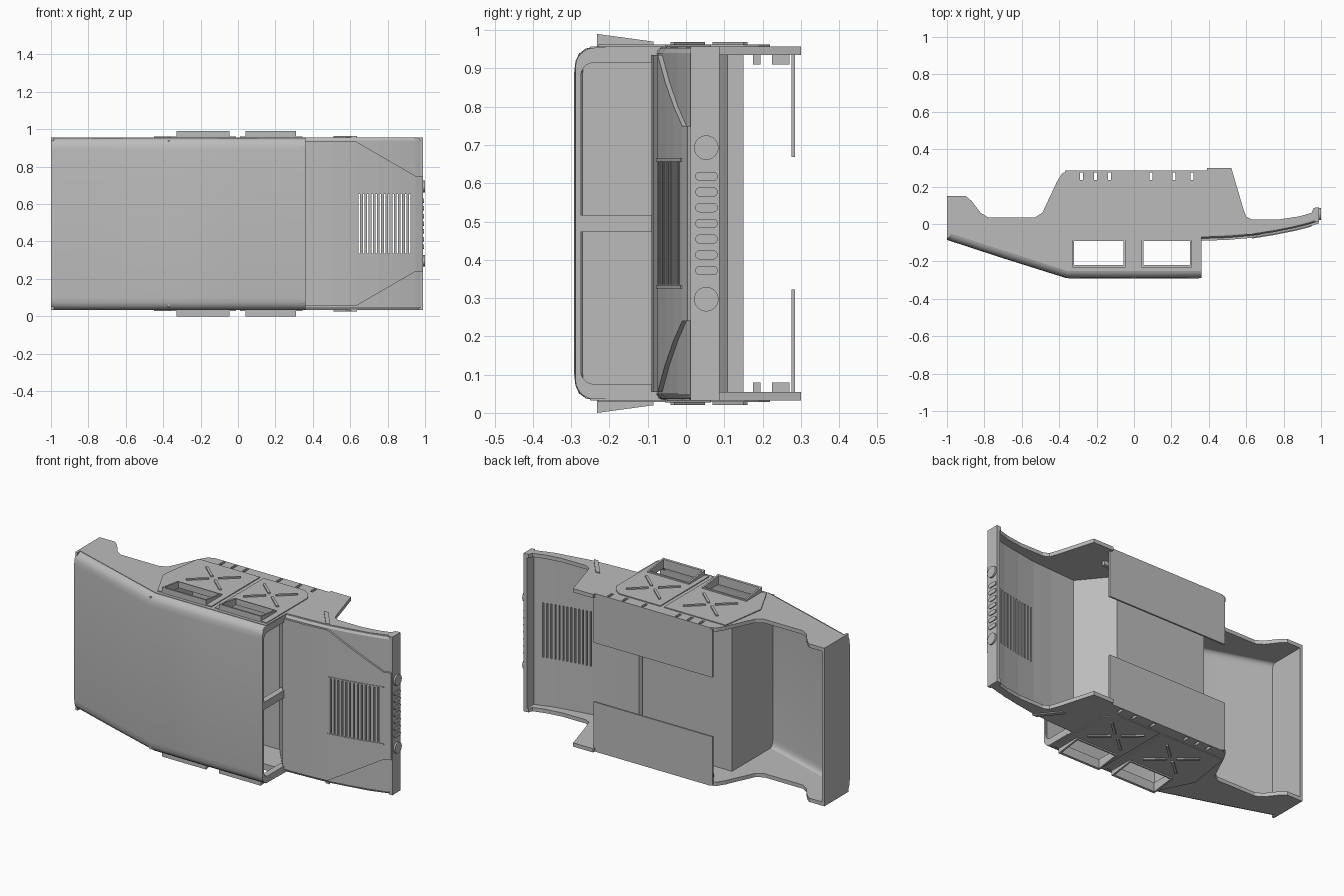
import bpy, bmesh, math
from mathutils import Vector

if "Cube" in bpy.data.objects:
    bpy.data.objects.remove(bpy.data.objects["Cube"])

MID = 0.495  # middle of the body width, along z
grey = bpy.data.materials.new("plain grey")
grey.use_nodes = True
grey.diffuse_color = (0.5, 0.5, 0.5, 1)
grey.node_tree.nodes["Principled BSDF"].inputs["Base Color"].default_value = (0.5, 0.5, 0.5, 1)


def make(name, bm):
    bmesh.ops.recalc_face_normals(bm, faces=bm.faces)
    me = bpy.data.meshes.new(name)
    bm.to_mesh(me)
    bm.free()
    me.materials.append(grey)
    ob = bpy.data.objects.new(name, me)
    bpy.context.collection.objects.link(ob)
    return ob


def add_prism(bm, pts, lo, hi, axis="z"):
    """Extrude a 2D outline along an axis (outline is xy for z, yz for x)."""
    at = (lambda p, d: (p[0], p[1], d)) if axis == "z" else (lambda p, d: (d, p[0], p[1]))
    a = [bm.verts.new(at(p, lo)) for p in pts]
    b = [bm.verts.new(at(p, hi)) for p in pts]
    bm.faces.new(a[::-1])
    bm.faces.new(b)
    for i in range(len(pts)):
        j = (i + 1) % len(pts)
        bm.faces.new((a[i], a[j], b[j], b[i]))


def rect(x0, x1, y0, y1):
    return [(x0, y0), (x1, y0), (x1, y1), (x0, y1)]


def prism(name, outlines, lo, hi, axis="z", mirror=False):
    bm = bmesh.new()
    for pts in outlines:
        add_prism(bm, pts, lo, hi, axis)
    if mirror:
        flip(bm)
    return make(name, bm)


def flip(bm):
    """Add the mirrored half across the middle of the width."""
    new = bmesh.ops.duplicate(bm, geom=bm.verts[:] + bm.edges[:] + bm.faces[:])
    for v in [g for g in new["geom"] if isinstance(g, bmesh.types.BMVert)]:
        v.co.z = 2 * MID - v.co.z


def sheet(name, rows, thickness):
    """Skin a grid of points and thicken it towards the inside."""
    bm = bmesh.new()
    grid = [[bm.verts.new(p) for p in row] for row in rows]
    for r, s in zip(grid, grid[1:]):
        for i in range(len(r) - 1):
            bm.faces.new((r[i], r[i + 1], s[i + 1], s[i]))
    ob = make(name, bm)
    if sum(p.normal.y for p in ob.data.polygons) > 0:
        ob.data.flip_normals()
    mod = ob.modifiers.new("thickness", "SOLIDIFY")
    mod.thickness, mod.offset = thickness, -1
    return ob


def bake(ob):
    dg = bpy.context.evaluated_depsgraph_get()
    me = bpy.data.meshes.new_from_object(ob.evaluated_get(dg))
    ob.modifiers.clear()
    ob.data = me


def cut(ob, cutter):
    mod = ob.modifiers.new("cut", "BOOLEAN")
    mod.object, mod.operation, mod.solver = cutter, "DIFFERENCE", "EXACT"
    bake(ob)


def smooth(ob):
    bpy.ops.object.select_all(action="DESELECT")
    ob.select_set(True)
    bpy.context.view_layer.objects.active = ob
    bpy.ops.object.shade_smooth_by_angle(angle=math.radians(30))


# Side cutters: two windows and a row of slots along the sill
windows = [(-0.32, -0.055), (0.05, 0.3)]
window_cutter = prism("window_cutter", [rect(a, b, -0.22, -0.092) for a, b in windows], -0.1, 1.1)
slots = [-0.28, -0.205, -0.13, 0.09, 0.215, 0.31]
slot_cutter = prism("slot_cutter", [rect(x - 0.008, x + 0.008, 0.235, 0.275) for x in slots], -0.1, 1.1)

# Body sides with wheel arches
side = [(-1, 0.15), (-0.9, 0.15), (-0.87, 0.125), (-0.82, 0.06), (-0.78, 0.035), (-0.53, 0.035),
        (-0.49, 0.06), (-0.41, 0.23), (-0.385, 0.27), (-0.35, 0.285), (0.39, 0.285), (0.39, 0.3),
        (0.52, 0.3), (0.585, 0.08), (0.6, 0.04), (0.63, 0.025), (0.78, 0.025), (0.88, 0.04),
        (0.95, 0.06), (0.96, 0.085), (0.985, 0.085), (0.985, 0.03), (0.86, -0.01), (0.63, -0.05),
        (0.36, -0.065), (0.355, -0.25), (-0.36, -0.25), (-1, -0.045)]
sides = prism("body_sides", [side], 0.033, 0.055, mirror=True)
cut(sides, window_cutter)
cut(sides, slot_cutter)

# Raised door panels
doors = prism("door_panels", [
    [(-0.45, -0.05), (-0.36, -0.23), (-0.012, -0.23), (-0.012, 0.22), (-0.41, 0.22)],
    [(0.012, -0.23), (0.345, -0.23), (0.345, 0.15), (0.32, 0.19), (0.28, 0.22), (0.012, 0.22)]],
    0.028, 0.034, mirror=True)
cut(doors, window_cutter)

# Hollow window surrounds that flare outwards at the top
hood_shape = [(-0.232, 0.035), (-0.232, 0.0), (-0.085, 0.02), (-0.085, 0.035)]
bm = bmesh.new()
for a, b in windows:
    add_prism(bm, hood_shape, a - 0.01, b + 0.01, "x")
flip(bm)
surrounds = make("window_surrounds", bm)
cut(surrounds, window_cutter)

# Crossed ribs on the doors
ribs = []
for cx in (-0.2, 0.17):
    for sx in (-1, 1):
        for sy in (-1, 1):
            a, b = Vector((cx + sx * 0.02, 0.06 + sy * 0.015)), Vector((cx + sx * 0.11, 0.06 + sy * 0.095))
            n = (b - a).orthogonal().normalized() * 0.007
            ribs.append([a + n, b + n, b - n, a - n])
prism("door_ribs", ribs, 0.021, 0.03, mirror=True)

# Diagonal straps behind the front arches
prism("fender_straps", [[(0.51, 0.065), (0.54, 0.065), (0.635, -0.055), (0.605, -0.055)]], 0.027, 0.035, mirror=True)

# Roof with rounded edges, sloping to the tail
half = [(0.055, 0.033), (0.03, 0.038), (0.012, 0.052), (0.003, 0.072), (0, 0.1)]
section = half + [(d, 2 * MID - z) for d, z in reversed(half)]
line = [(0.355, -0.29), (0, -0.292), (-0.36, -0.29), (-0.7, -0.183), (-1, -0.085)]
roof = sheet("roof", [[(x, y + d, z) for d, z in section] for x, y in line], 0.018)
bake(roof)
smooth(roof)

# Windscreen frame: rounded outline with two openings and a centre post


def rounded(y0, y1, z0, z1, r, corners):
    pts = []
    for k, (y, z) in enumerate([(y1 - r, z1 - r), (y0 + r, z1 - r), (y0 + r, z0 + r), (y1 - r, z0 + r)]):
        if k in corners:
            for i in range(6):
                t = math.pi / 2 * (k + i / 5)
                pts.append((y + r * math.cos(t), z + r * math.sin(t)))
        else:
            t = math.pi / 2 * (k + 0.5)
            pts.append((y + r * math.copysign(1, math.cos(t)), z + r * math.copysign(1, math.sin(t))))
    return pts


frame = prism("windscreen_frame", [rounded(-0.289, -0.07, 0.036, 0.954, 0.05, (1, 2))], 0.325, 0.36, "x")
panes = prism("pane_cutter", [rounded(-0.275, 0.1, 0.075, 0.473, 0.035, (2,)),
                              rounded(-0.275, 0.1, 0.517, 0.915, 0.035, (1,))], 0.2, 0.5, "x")
cut(frame, panes)

# Bonnet skin
curve = [(0.35, -0.08), (0.5, -0.075), (0.63, -0.064), (0.75, -0.045), (0.86, -0.023), (0.95, 0), (0.988, 0.014)]
edge = [(0.03, 0.033), (0.01, 0.037), (0.002, 0.05)]
across = edge + [(d, 2 * MID - z) for d, z in reversed(edge)]
bonnet = sheet("bonnet", [[(x, y + d, z) for d, z in across] for x, y in curve], 0.012)

# Raised bonnet panel, tapering to the nose
def panel_half(x):
    return 0.44 - 0.185 * min(1, max(0, (x - 0.63) / 0.32))


raised = sheet("bonnet_panel", [[(x, y - 0.01, MID + s * panel_half(x)) for s in (-1, 1)] for x, y in curve], 0.012)
louvres = prism("louvre_cutter", [rect(0.645 + i * 0.0225, 0.653 + i * 0.0225, -0.2, 0.2) for i in range(13)], 0.335, 0.655)
for ob in (bonnet, raised):
    bake(ob)
    cut(ob, louvres)

# Louvre end rails
rails = []
for i in range(len(curve) - 1):
    (xa, ya), (xb, yb) = curve[i], curve[i + 1]
    if 0.6 < xa < 0.9:
        rails.append([(xa, ya - 0.014), (xb, yb - 0.014), (xb, yb - 0.009), (xa, ya - 0.009)])
prism("louvre_rails", rails, 0.325, 0.333, mirror=True)

# Nose panel with lamps and grille slots
prism("nose_panel", [rect(0.968, 0.99, 0.012, 0.087)], 0.033, 0.957)
slot_z = [MID + 0.041 * (i - 3) for i in range(7)]
nose_slots = [rounded(0.024, 0.083, z - 0.012, z + 0.012, 0.0119, (0, 1, 2, 3)) for z in slot_z]
prism("grille_slots", nose_slots, 0.988, 0.995, "x")
lamps = [[(0.053 + 0.032 * math.cos(t * math.pi / 12), z + 0.032 * math.sin(t * math.pi / 12))
          for t in range(24)] for z in (0.297, 0.693)]
prism("headlamps", lamps, 0.988, 1.0, "x")

# Tail panel
prism("tail_panel", [rect(-1, -0.985, -0.075, 0.15)], 0.033, 0.957)

# Cabin tub: rear wall, floor and sloping front wall
tub = [(-0.375, -0.28), (-0.365, -0.28), (-0.365, 0.1), (0.2, 0.1), (0.345, -0.08),
       (0.355, -0.075), (0.205, 0.11), (-0.375, 0.11)]
prism("cabin_tub", [tub], 0.05, 0.94)

# Underside plates
prism("underside_plates", [rect(-0.37, 0.4, 0.275, 0.285)], 0.04, 0.322, mirror=True)

# Small inner brackets under the sills
prism("sill_brackets", [rect(0.3, 0.36, 0.175, 0.195), rect(-0.34, -0.3, 0.225, 0.27)], 0.05, 0.08, mirror=True)

# Remove the finished cutters
for c in (window_cutter, slot_cutter, panes, louvres):
    bpy.data.objects.remove(c)
